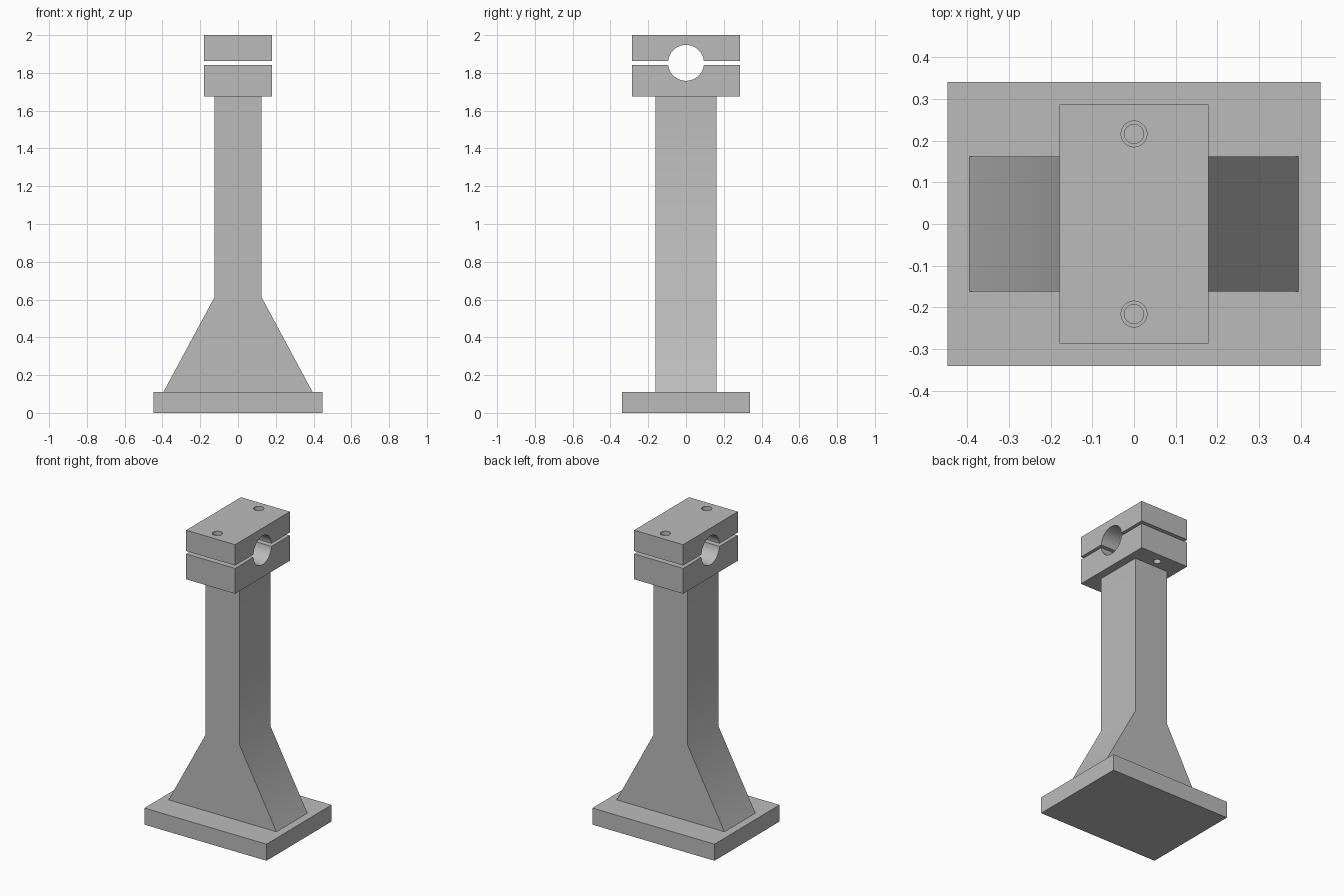
import bpy
import bmesh
from math import cos, sin, asin, pi, radians

cube = bpy.data.objects.get("Cube")
if cube:
    bpy.data.objects.remove(cube, do_unlink=True)

steel = bpy.data.materials.new("grey steel")
steel.use_nodes = True
GREY = (0.5, 0.5, 0.5, 1)
steel.diffuse_color = GREY
steel.node_tree.nodes["Principled BSDF"].inputs["Base Color"].default_value = GREY


def extrude_profile(name, points, axis, half):
    """Extrude a (horizontal, z) outline symmetrically along x or y."""
    bm = bmesh.new()
    place = (lambda u, z, d: (d, u, z)) if axis == "x" else (lambda u, z, d: (u, d, z))
    face = bm.faces.new([bm.verts.new(place(u, z, -half)) for u, z in points])
    moved = bmesh.ops.extrude_face_region(bm, geom=[face])["geom"]
    for v in moved:
        if isinstance(v, bmesh.types.BMVert):
            v.co["xyz".index(axis)] = half
    bmesh.ops.recalc_face_normals(bm, faces=bm.faces)
    mesh = bpy.data.meshes.new(name)
    bm.to_mesh(mesh)
    bm.free()
    obj = bpy.data.objects.new(name, mesh)
    bpy.context.collection.objects.link(obj)
    mesh.materials.append(steel)
    return obj


def smooth(obj):
    bpy.ops.object.select_all(action="DESELECT")
    obj.select_set(True)
    bpy.context.view_layer.objects.active = obj
    bpy.ops.object.shade_smooth_by_angle(angle=radians(30))


def drill(obj, radius):
    """Cut the pair of vertical bolt holes."""
    for side in (-1, 1):
        bpy.ops.mesh.primitive_cylinder_add(
            vertices=48, radius=radius, depth=1, location=(0, side * BOLT_Y, BORE_Z))
        cutter = bpy.context.object
        cutter.name = "bolt_hole_cutter"
        cutter.data.materials.append(steel)
        cutter.hide_render = True
        cutter.hide_viewport = True
        mod = obj.modifiers.new("bolt hole", "BOOLEAN")
        mod.operation = "DIFFERENCE"
        mod.solver = "EXACT"
        mod.object = cutter


BORE_Z, BORE_R = 1.853, 0.095
CLAMP_X, CLAMP_Y, BOLT_Y = 0.179, 0.286, 0.216


def clamp_half(name, split, outer, bolt_radius):
    """Clamp block with a part-round saddle cut in its split face."""
    start = asin((split - BORE_Z) / BORE_R)
    if outer > split:
        end = pi - start
    else:
        end = -pi - start
    arc = [start + (end - start) * i / 40 for i in range(41)]
    outline = [(BORE_R * cos(a), BORE_Z + BORE_R * sin(a)) for a in arc]
    outline += [(-CLAMP_Y, split), (-CLAMP_Y, outer), (CLAMP_Y, outer), (CLAMP_Y, split)]
    obj = extrude_profile(name, outline, "x", CLAMP_X)
    drill(obj, bolt_radius)
    smooth(obj)


# Foot plate
extrude_profile("base_plate", [(-0.447, 0), (0.447, 0), (0.447, 0.11), (-0.447, 0.11)], "y", 0.34)

# Post with flared foot
right = [(0.395, 0.11), (0.125, 0.612), (0.125, 1.675)]
post = extrude_profile("post", right + [(-x, z) for x, z in reversed(right)], "y", 0.162)
smooth(post)

# Split clamp
clamp_half("lower_clamp", 1.843, 1.675, 0.023)
clamp_half("upper_clamp", 1.862, 2.0, 0.031)
